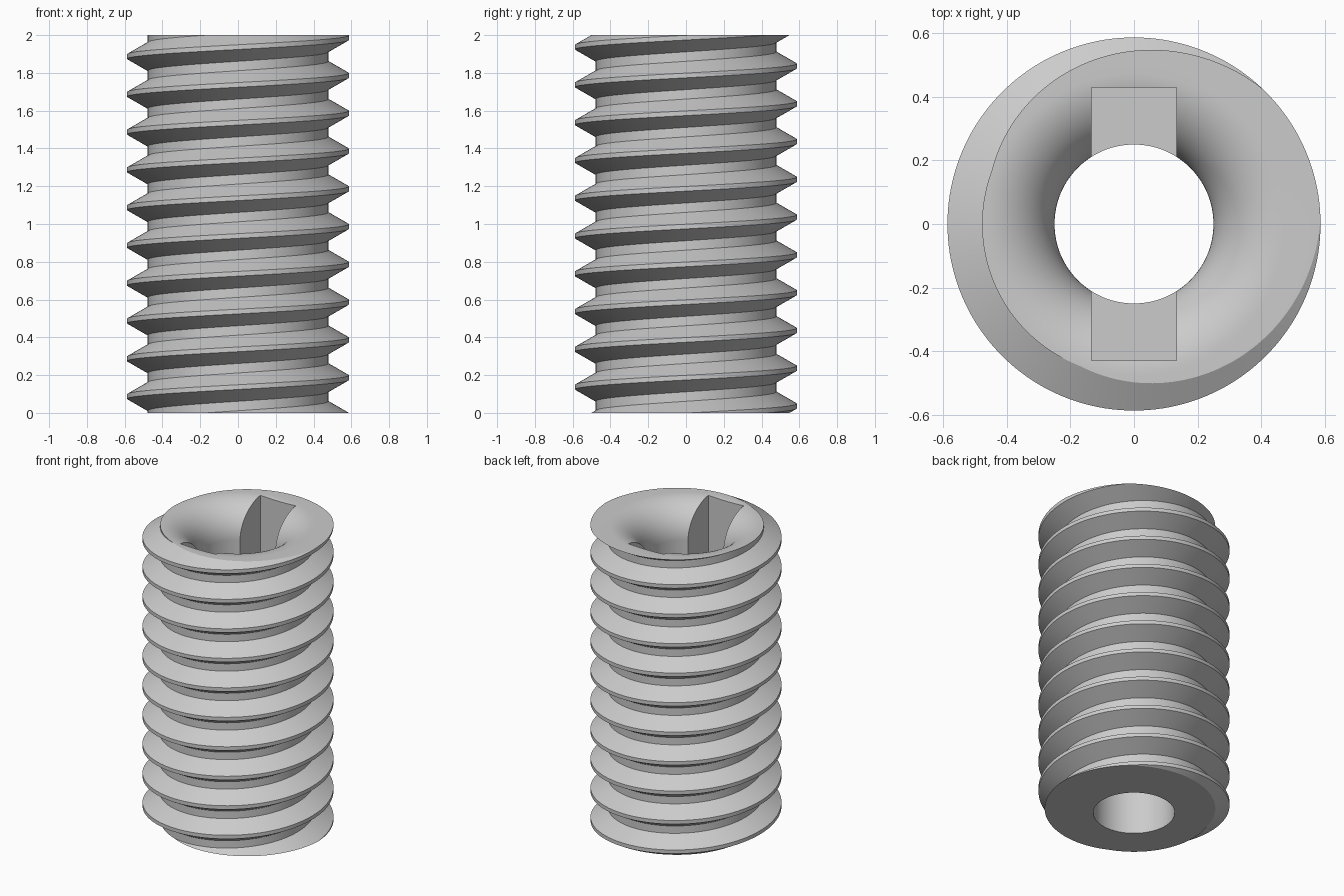
import bpy, bmesh
from math import sin, cos, pi

cube = bpy.data.objects.get("Cube")
if cube:
    bpy.data.objects.remove(cube, do_unlink=True)

HEIGHT, PITCH = 2.0, 0.2
CREST_R, ROOT_R, BORE_R = 0.587, 0.478, 0.25
FLARE = 0.225            # radius of the rounded mouth
HALF_CREST, FLANK = PITCH / 16, PITCH * 5 / 16
PHASE = -0.0135          # crest height at the +x side
COLUMNS = 160

# Grey metal
metal = bpy.data.materials.new("grey_metal")
metal.use_nodes = True
GREY = (0.6, 0.6, 0.6, 1)
metal.diffuse_color = GREY
metal.node_tree.nodes["Principled BSDF"].inputs["Base Color"].default_value = GREY


def thread_radius(z, crest):
    """Radius of the trapezoid thread at height z, given one crest height."""
    gap = abs((z - crest + PITCH / 2) % PITCH - PITCH / 2)
    t = min(max((gap - HALF_CREST) / FLANK, 0), 1)
    return CREST_R + (ROOT_R - CREST_R) * t


def section(turn):
    """Closed radial section: thread outside, rounded mouth and bore inside."""
    crest = PHASE + PITCH * turn
    points = []
    for k in range(-3, 13):
        for offset in (-HALF_CREST, HALF_CREST, HALF_CREST + FLANK,
                       PITCH - HALF_CREST - FLANK):
            z = min(max(crest + k * PITCH + offset, 0), HEIGHT)
            points.append((thread_radius(z, crest), z))
    for i in range(21):
        a = i / 20 * pi / 2
        points.append((BORE_R + FLARE * (1 - sin(a)),
                       HEIGHT - FLARE * (1 - cos(a))))
    points.append((BORE_R, 0))
    return points


# Threaded body, swept around the axis with the thread rising one pitch
bm = bmesh.new()
rings = []
for j in range(COLUMNS + 1):
    a = 2 * pi * j / COLUMNS
    rings.append([bm.verts.new((r * cos(a), r * sin(a), z))
                  for r, z in section(j / COLUMNS)])
for near, far in zip(rings, rings[1:]):
    for i in range(len(near)):
        n = (i + 1) % len(near)
        bm.faces.new((near[i], far[i], far[n], near[n]))
bmesh.ops.remove_doubles(bm, verts=bm.verts, dist=0.00002)
bmesh.ops.recalc_face_normals(bm, faces=bm.faces)
mesh = bpy.data.meshes.new("threaded_body")
bm.to_mesh(mesh)
bm.free()
mesh.materials.append(metal)
body = bpy.data.objects.new("threaded_body", mesh)
bpy.context.collection.objects.link(body)

# Driver slot across the mouth
SLOT_W, SLOT_L, SLOT_D = 0.266, 0.858, 0.43
bpy.ops.mesh.primitive_cube_add(size=1, location=(0, 0, HEIGHT))
cutter = bpy.context.object
cutter.name = "slot_cutter"
cutter.scale = (SLOT_W, SLOT_L, SLOT_D * 2)
cutter.hide_render = True
cutter.data.materials.append(metal)
bpy.context.view_layer.update()

cut = body.modifiers.new("driver_slot", 'BOOLEAN')
cut.operation = 'DIFFERENCE'
cut.solver = 'EXACT'
cut.object = cutter

bpy.ops.object.select_all(action='DESELECT')
body.select_set(True)
bpy.context.view_layer.objects.active = body
bpy.ops.object.modifier_apply(modifier=cut.name)
bpy.data.objects.remove(cutter, do_unlink=True)
bpy.ops.object.shade_smooth_by_angle(angle=pi / 7)
